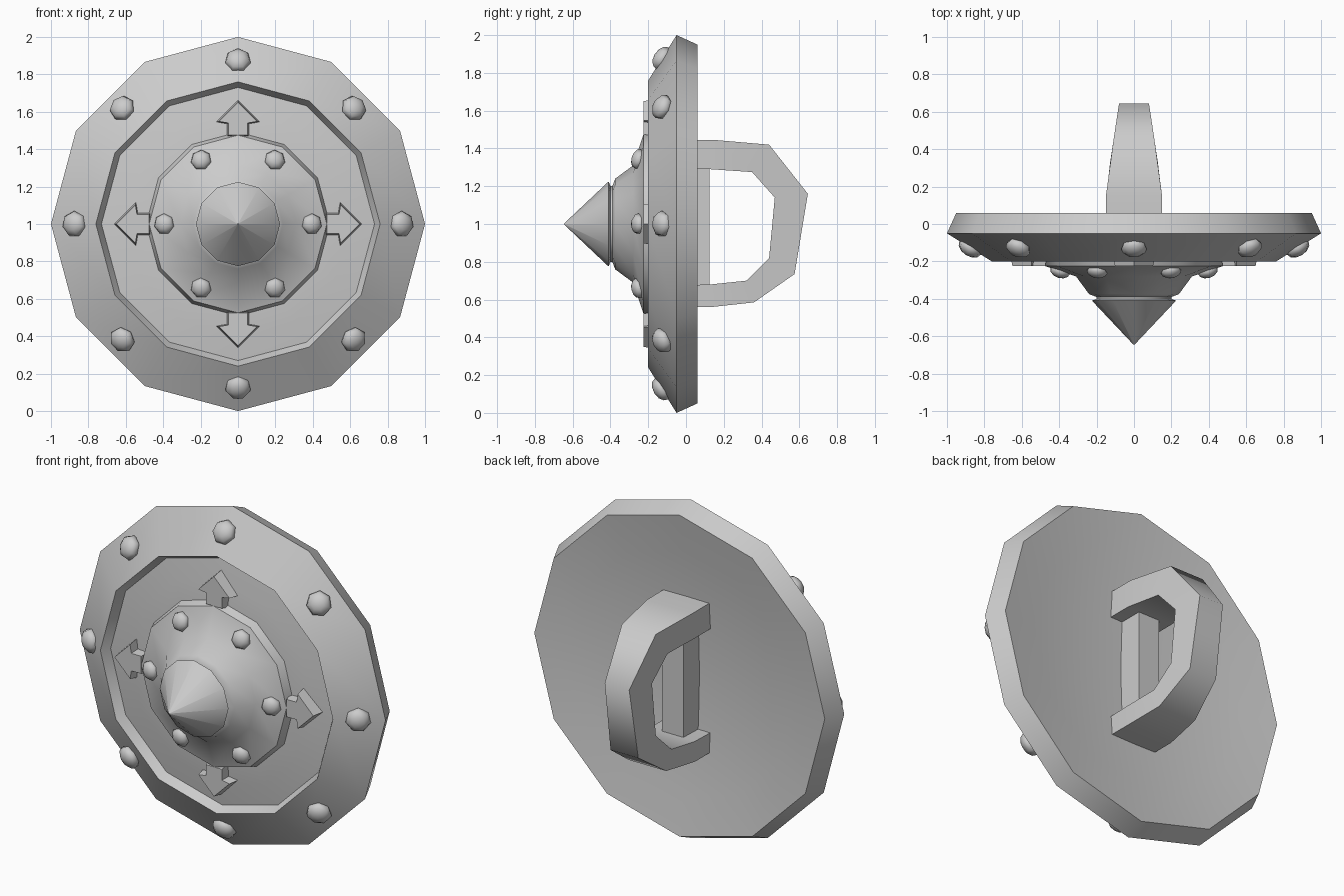
import bpy, bmesh
from math import sin, cos, pi, radians, atan2
from mathutils import Vector, Matrix

cube = bpy.data.objects.get("Cube")
if cube:
    bpy.data.objects.remove(cube, do_unlink=True)

grey = bpy.data.materials.new("plain grey")
grey.use_nodes = True
COLOUR = (0.6, 0.6, 0.6, 1)
grey.diffuse_color = COLOUR
grey.node_tree.nodes["Principled BSDF"].inputs["Base Color"].default_value = COLOUR

CENTRE = Vector((0, 0, 1))


def finish(name, bm, angle=35):
    """Turn a bmesh into a shaded object."""
    bmesh.ops.recalc_face_normals(bm, faces=bm.faces)
    mesh = bpy.data.meshes.new(name)
    bm.to_mesh(mesh)
    bm.free()
    mesh.materials.append(grey)
    ob = bpy.data.objects.new(name, mesh)
    bpy.context.collection.objects.link(ob)
    bpy.ops.object.select_all(action='DESELECT')
    ob.select_set(True)
    bpy.context.view_layer.objects.active = ob
    bpy.ops.object.shade_smooth_by_angle(angle=radians(angle))


def bridge(bm, a, b):
    for i in range(len(a)):
        j = (i + 1) % len(a)
        bm.faces.new((a[i], a[j], b[j], b[i]))


def skin(bm, sections):
    """Join a row of cross-sections and cap both ends."""
    for a, b in zip(sections, sections[1:]):
        bridge(bm, a, b)
    bm.faces.new(sections[0])
    bm.faces.new(sections[-1])


def lathe(name, profile, angle=35, sides=12):
    """Revolve (radius, y) points around the shield axis."""
    bm = bmesh.new()
    turns = [2 * pi * i / sides for i in range(sides)]
    skin(bm, [[bm.verts.new(CENTRE + Vector((r * cos(a), y, r * sin(a)))) for a in turns]
              for r, y in profile])
    finish(name, bm, angle)


# Shield plate: hollow back, bevelled rim and gently domed recess
hollow = [(r, 0.06 - 0.085 * (1 - (r / 0.95) ** 2)) for r in (0.1, 0.3, 0.5, 0.72, 0.95)]
lathe("shield_plate", hollow + [(1, -0.05), (0.76, -0.2), (0.73, -0.147),
                                (0.6, -0.165), (0.45, -0.18)])

# Raised boss and pointed spike
lathe("boss", [(0.5, -0.15), (0.475, -0.225), (0.31, -0.28),
               (0.24, -0.375), (0.2, -0.39)], 45)
lathe("spike", [(0.2, -0.38), (0.2, -0.4), (0.225, -0.41), (0.003, -0.645)])

# Four arrow ornaments with sloping sides on the boss edge
half = [(0.06, 0.46), (0.06, 0.535), (0.118, 0.545), (0, 0.663)]
outline = half + [(-x, z) for x, z in reversed(half[:-1])]
bm = bmesh.new()
for k in range(4):
    turn = Matrix.Rotation(k * pi / 2, 3, 'Y')
    skin(bm, [[bm.verts.new(CENTRE + turn @ Vector((x * s, y, 0.57 + (z - 0.57) * s)))
               for x, z in outline] for y, s in ((-0.225, 0.86), (-0.14, 1.03))])
finish("arrow_ornaments", bm)


def rivets(name, count, radius, y, size, height, tilt):
    """Ring of low domed studs standing on a sloped surface."""
    bm = bmesh.new()
    for k in range(count):
        a = 2 * pi * k / count
        out = Vector((cos(a), 0, sin(a)))
        normal = out * sin(tilt) + Vector((0, -cos(tilt), 0))
        turn = normal.to_track_quat('Z', 'Y').to_matrix().to_4x4()
        place = Matrix.Translation(CENTRE + out * radius + Vector((0, y, 0)))
        bmesh.ops.create_uvsphere(bm, u_segments=7, v_segments=6, radius=1,
                                  matrix=place @ turn @ Matrix.Diagonal((size, size, height, 1)))
    finish(name, bm, 60)


rivets("rim_rivets", 8, 0.875, -0.127, 0.07, 0.046, atan2(0.15, 0.24))
rivets("boss_rivets", 6, 0.395, -0.253, 0.056, 0.036, atan2(0.055, 0.18))

# Handle loop: paired outer and inner (y, z) points, narrower towards the grip
outer = [(-0.04, 1.445), (0.15, 1.445), (0.44, 1.42), (0.645, 1.16),
         (0.575, 0.735), (0.36, 0.585), (0.13, 0.56), (-0.04, 0.56)]
inner = [(-0.04, 1.29), (0.13, 1.29), (0.35, 1.275), (0.47, 1.14),
         (0.44, 0.82), (0.32, 0.7), (0.13, 0.68), (-0.04, 0.675)]
bm = bmesh.new()
skin(bm, [[bm.verts.new((s * (0.15 - 0.07 * max(0, y - 0.18) / 0.465), y, z))
           for s, (y, z) in ((-1, o), (1, o), (1, i), (-1, i))]
          for o, i in zip(outer, inner)])
finish("handle", bm, 60)

# Straight bar behind the grip, sunk into the hollow back
bm = bmesh.new()
bmesh.ops.create_cube(bm, size=1, matrix=Matrix.Translation((0, 0.0375, 1))
                      @ Matrix.Diagonal((0.14, 0.175, 0.8, 1)))
finish("handle_bar", bm)
